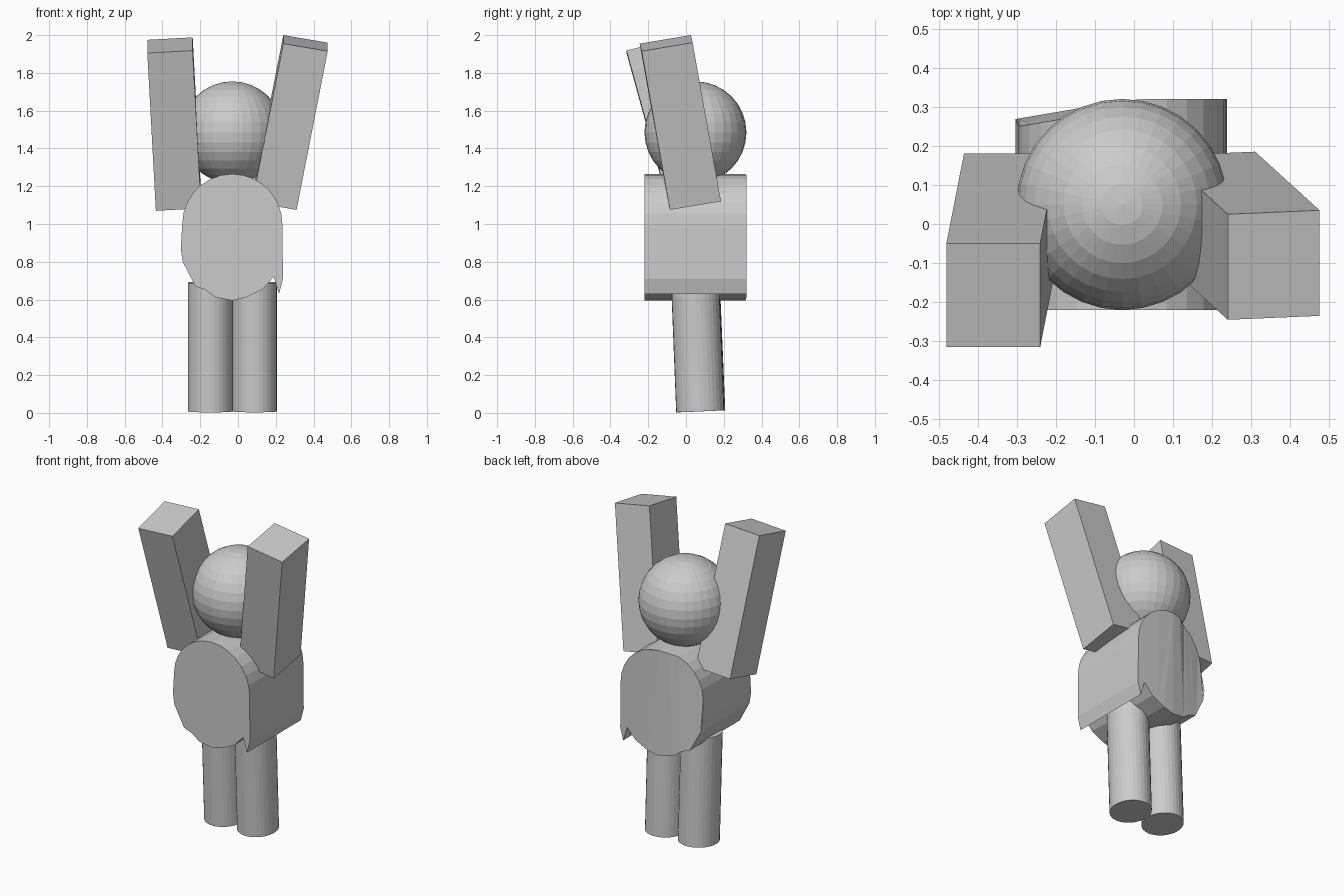
import bpy, bmesh, math
from mathutils import Vector, Matrix

cube = bpy.data.objects.get("Cube")
if cube:
    bpy.data.objects.remove(cube, do_unlink=True)

grey = bpy.data.materials.new("plain grey")
grey.use_nodes = True
grey.diffuse_color = (0.6, 0.6, 0.6, 1)
grey.node_tree.nodes["Principled BSDF"].inputs["Base Color"].default_value = (0.6, 0.6, 0.6, 1)


def finish(name, bm):
    bmesh.ops.recalc_face_normals(bm, faces=bm.faces)
    mesh = bpy.data.meshes.new(name)
    bm.to_mesh(mesh)
    bm.free()
    mesh.materials.append(grey)
    obj = bpy.data.objects.new(name, mesh)
    bpy.context.collection.objects.link(obj)
    return obj


# Head: faceted ball
bm = bmesh.new()
bmesh.ops.create_uvsphere(bm, u_segments=32, v_segments=16, radius=0.27,
                          matrix=Matrix.Translation((-0.03, 0.05, 1.485)))
finish("head", bm)


# Torso: domed profile with a ragged underside, extruded front to back
def back_depth(x, z):
    y = 0.32 + 0.17 * min(0, x)
    return y - 0.02 if x < -0.1 and z > 0.95 else y


steps = 14
profile = [(-0.03 + 0.265 * math.cos(math.pi * i / steps),
            1.0 + 0.265 * math.sin(math.pi * i / steps)) for i in range(steps + 1)]
profile += [(-0.303, 0.87), (-0.293, 0.8), (-0.225, 0.67), (-0.17, 0.65),
            (-0.12, 0.612), (-0.03, 0.595), (0.045, 0.612), (0.09, 0.635),
            (0.13, 0.655), (0.19, 0.72), (0.217, 0.63), (0.238, 0.71)]
bm = bmesh.new()
front = [bm.verts.new((x, -0.22, z)) for x, z in profile]
back = [bm.verts.new((x, back_depth(x, z), z)) for x, z in profile]
bm.faces.new(front)
bmesh.ops.triangulate(bm, faces=[bm.faces.new(back)])
for i in range(len(profile)):
    j = (i + 1) % len(profile)
    bm.faces.new((front[i], front[j], back[j], back[i]))
finish("torso", bm)


# Legs: slightly leaning oval cylinders
def leg(name, x, y_low, y_high):
    low, high = Vector((x, y_low, 0.008)), Vector((x, y_high, 0.69))
    axis = high - low
    turn = Vector((0, 0, 1)).rotation_difference(axis).to_matrix().to_4x4()
    place = Matrix.Translation((low + high) / 2) @ turn @ Matrix.Diagonal((0.118, 0.127, 1, 1))
    bm = bmesh.new()
    bmesh.ops.create_cone(bm, cap_ends=True, segments=32, radius1=1, radius2=1,
                          depth=axis.length, matrix=place)
    finish(name, bm)


leg("left_leg", 0.088, 0.075, 0.048)
leg("right_leg", -0.147, 0.081, 0.052)


# Arms: raised blocks set by a lower corner and three edge directions
def arm(name, corner, width, depth, length):
    centre = Vector(corner) + (Vector(width) + Vector(depth) + Vector(length)) / 2
    place = Matrix((width, depth, length)).transposed().to_4x4()
    place.translation = centre
    bm = bmesh.new()
    bmesh.ops.create_cube(bm, size=1, matrix=place)
    finish(name, bm)


arm("right_arm", (-0.435, -0.085, 1.07), (0.24, 0, 0.013), (0, 0.265, 0.07), (-0.045, -0.23, 0.835))
arm("left_arm", (0.075, -0.095, 1.115), (0.235, 0.01, -0.04), (0, 0.27, 0.045), (0.165, -0.15, 0.84))
